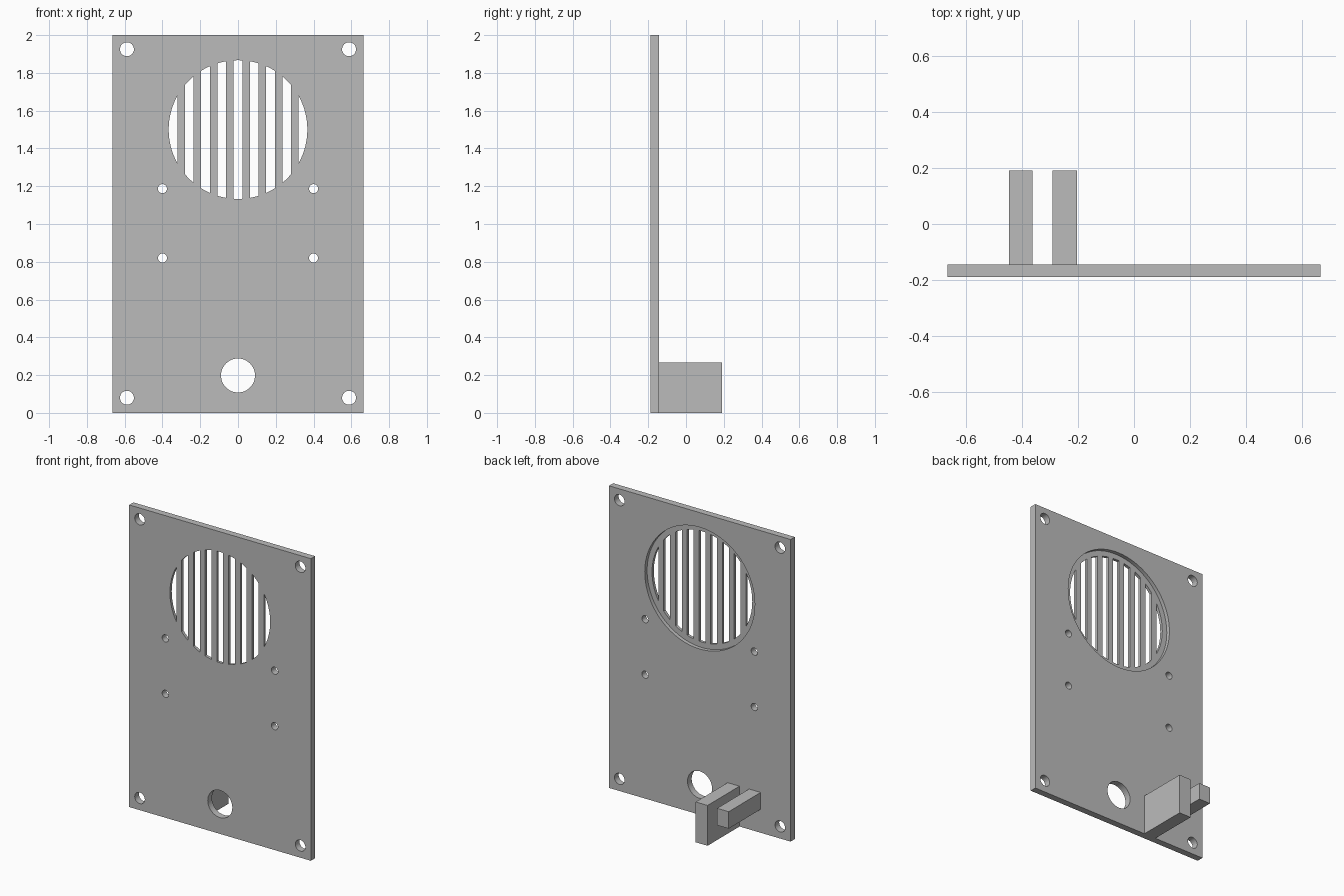
import bpy
import bmesh
import math

if "Cube" in bpy.data.objects:
    bpy.data.objects.remove(bpy.data.objects["Cube"])

FRONT, BACK, REAR = -0.188, -0.144, 0.19   # plate front, plate back, block ends
GRILLE_Z, GRILLE_R = 1.5, 0.367

grey = bpy.data.materials.new("plain grey")
grey.diffuse_color = (0.5, 0.5, 0.5, 1)
grey.use_nodes = True
grey.node_tree.nodes["Principled BSDF"].inputs["Base Color"].default_value = grey.diffuse_color


def prisms(name, outlines, y0, y1):
    """Extrude closed x,z outlines from y0 to y1 into one object."""
    bm = bmesh.new()
    for outline in outlines:
        a = [bm.verts.new((x, y0, z)) for x, z in outline]
        b = [bm.verts.new((x, y1, z)) for x, z in outline]
        bm.faces.new(a)
        bm.faces.new(b[::-1])
        n = len(a)
        for i in range(n):
            j = (i + 1) % n
            bm.faces.new((a[j], a[i], b[i], b[j]))
    bmesh.ops.recalc_face_normals(bm, faces=bm.faces)
    mesh = bpy.data.meshes.new(name)
    bm.to_mesh(mesh)
    bm.free()
    mesh.materials.append(grey)
    ob = bpy.data.objects.new(name, mesh)
    bpy.context.collection.objects.link(ob)
    return ob


def rect(x0, x1, z0, z1):
    return [(x0, z0), (x1, z0), (x1, z1), (x0, z1)]


def circle(x, z, r, n=48):
    return [(x + r * math.cos(2 * math.pi * i / n),
             z + r * math.sin(2 * math.pi * i / n)) for i in range(n)]


def slot(cx, half=0.0235, steps=12):
    """Vertical strip of the grille circle, with arc ends."""
    lo, hi = max(cx - half, -GRILLE_R), min(cx + half, GRILLE_R)
    # sample by angle so the outermost slots stay round
    a0, a1 = math.acos(lo / GRILLE_R), math.acos(hi / GRILLE_R)
    angles = [a0 + (a1 - a0) * i / steps for i in range(steps + 1)]
    top = [(GRILLE_R * math.cos(a), GRILLE_R * math.sin(a)) for a in angles]
    bottom = [(x, -z) for x, z in reversed(top) if z > 1e-5]
    return [(x, GRILLE_Z + z) for x, z in top + bottom]


# Panel and its cutters
panel = prisms("panel", [rect(-0.665, 0.665, 0, 2)], FRONT, BACK)

holes = [circle(0, 0.198, 0.09)]
for s in (-1, 1):
    holes += [circle(s * 0.588, z, 0.037, 32) for z in (0.08, 1.925)]
    holes += [circle(s * 0.4, z, 0.024, 32) for z in (0.82, 1.187)]
slots = [slot(0.086 * i) for i in range(-4, 5)]

cutters = [
    prisms("recess_cutter", [circle(0, GRILLE_Z, 0.403, 96)], BACK - 0.025, BACK + 0.1),
    prisms("opening_cutter", holes + slots, FRONT - 0.1, BACK + 0.1),
]
for cutter in cutters:
    cutter.hide_render = True
    mod = panel.modifiers.new(cutter.name, 'BOOLEAN')
    mod.operation = 'DIFFERENCE'
    mod.solver = 'EXACT'
    mod.object = cutter

# Bake the cuts, then drop the cutters
graph = bpy.context.evaluated_depsgraph_get()
baked = bpy.data.meshes.new_from_object(panel.evaluated_get(graph))
panel.modifiers.clear()
panel.data = baked
for cutter in cutters:
    bpy.data.objects.remove(cutter)

# Rear brackets: a tall wall and a short bar beside it
prisms("bracket_wall", [rect(-0.291, -0.204, 0, 0.267)], BACK, REAR)
prisms("bracket_bar", [rect(-0.446, -0.361, 0.155, 0.267)], BACK, REAR)

# Smooth hole walls, keep edges crisp
bpy.ops.object.select_all(action='DESELECT')
panel.select_set(True)
bpy.context.view_layer.objects.active = panel
bpy.ops.object.shade_smooth_by_angle(angle=math.radians(30))
